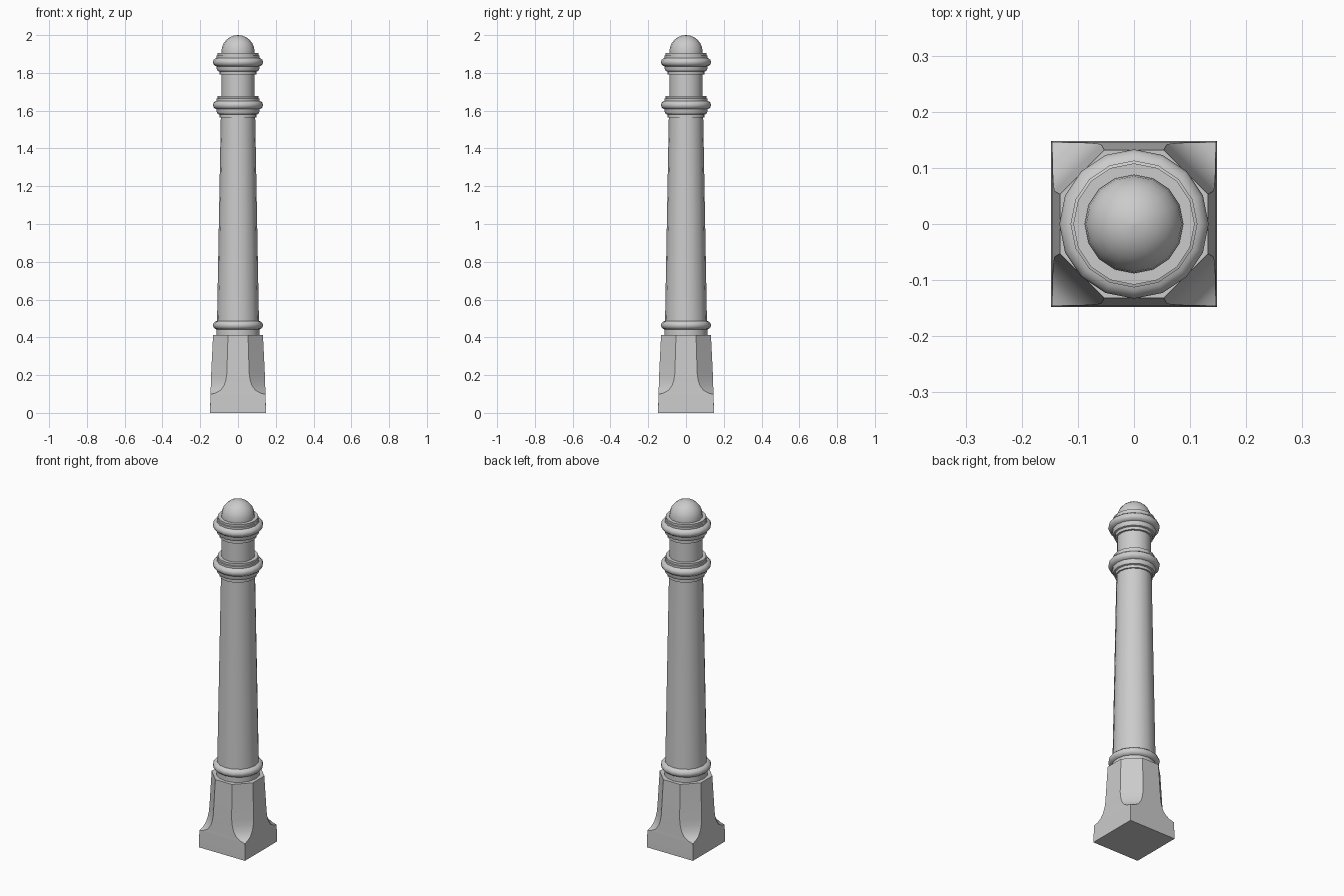
import bpy, bmesh, math

if "Cube" in bpy.data.objects:
    bpy.data.objects.remove(bpy.data.objects["Cube"])

SIDES = 16


def finish(name, bm, angle):
    bmesh.ops.remove_doubles(bm, verts=bm.verts, dist=1e-5)
    bmesh.ops.recalc_face_normals(bm, faces=bm.faces)
    mesh = bpy.data.meshes.new(name)
    bm.to_mesh(mesh)
    bm.free()
    obj = bpy.data.objects.new(name, mesh)
    bpy.context.collection.objects.link(obj)
    bpy.ops.object.select_all(action='DESELECT')
    obj.select_set(True)
    bpy.context.view_layer.objects.active = obj
    bpy.ops.object.shade_smooth_by_angle(angle=math.radians(angle))
    return obj


def loft(name, sections, angle=35):
    """Join stacked rings of equal point count and cap both ends."""
    bm = bmesh.new()
    rings = [[bm.verts.new(p) for p in s] for s in sections]
    for a, b in zip(rings, rings[1:]):
        for i in range(len(a)):
            j = (i + 1) % len(a)
            bm.faces.new((a[i], a[j], b[j], b[i]))
    bm.faces.new(rings[0])
    bm.faces.new(rings[-1])
    return finish(name, bm, angle)


def lathe(name, profile):
    step = math.tau / SIDES
    return loft(name, [[(r * math.cos(i * step), r * math.sin(i * step), z)
                        for i in range(SIDES)] for r, z in profile])


def bead(r_in, r_out, z, half):
    """Half-round moulding profile from bottom to top."""
    return [(r_in + (r_out - r_in) * math.cos(t), z + half * math.sin(t))
            for t in (math.radians(a) for a in range(-90, 91, 30))]


# Square foot whose corners are cut by flared chamfers: (half width, flat half width, z)
def octagon(h, f, z):
    return [(h, -f, z), (h, f, z), (f, h, z), (-f, h, z),
            (-h, f, z), (-h, -f, z), (-f, -h, z), (f, -h, z)]


foot = [(.148, .1479, 0), (.146, .1455, .098), (.1455, .118, .105), (.145, .092, .12),
        (.144, .074, .145), (.143, .064, .175), (.142, .059, .21), (.132, .053, .412)]
loft("square_foot", [octagon(*s) for s in foot], 30)

# Tapered shaft and the plain neck above it
lathe("shaft", [(.114, .405), (.111, .48), (.091, 1.57)])
lathe("neck", [(.088, 1.66), (.088, 1.82)])

# Lower ring
lathe("lower_collar", [(.115, .412), (.115, .445)])
lathe("lower_ring", bead(.108, .133, .464, .023))

# Two matching stepped ring groups at the neck
for label, z in (("middle", 1.63), ("upper", 1.857)):
    lathe(label + "_ring", bead(.105, .133, z, .024))
    lathe(label + "_steps", [(.099, z - .066), (.099, z - .05), (.108, z - .047),
                             (.113, z - .035), (.113, z + .034), (.108, z + .036),
                             (.108, z + .048)])

# Domed cap
lathe("dome_cap", [(.088, 1.89)] + [
    (max(.088 * math.cos(t), .0005), 1.912 + .088 * math.sin(t))
    for t in (math.radians(a) for a in range(0, 91, 15))])
